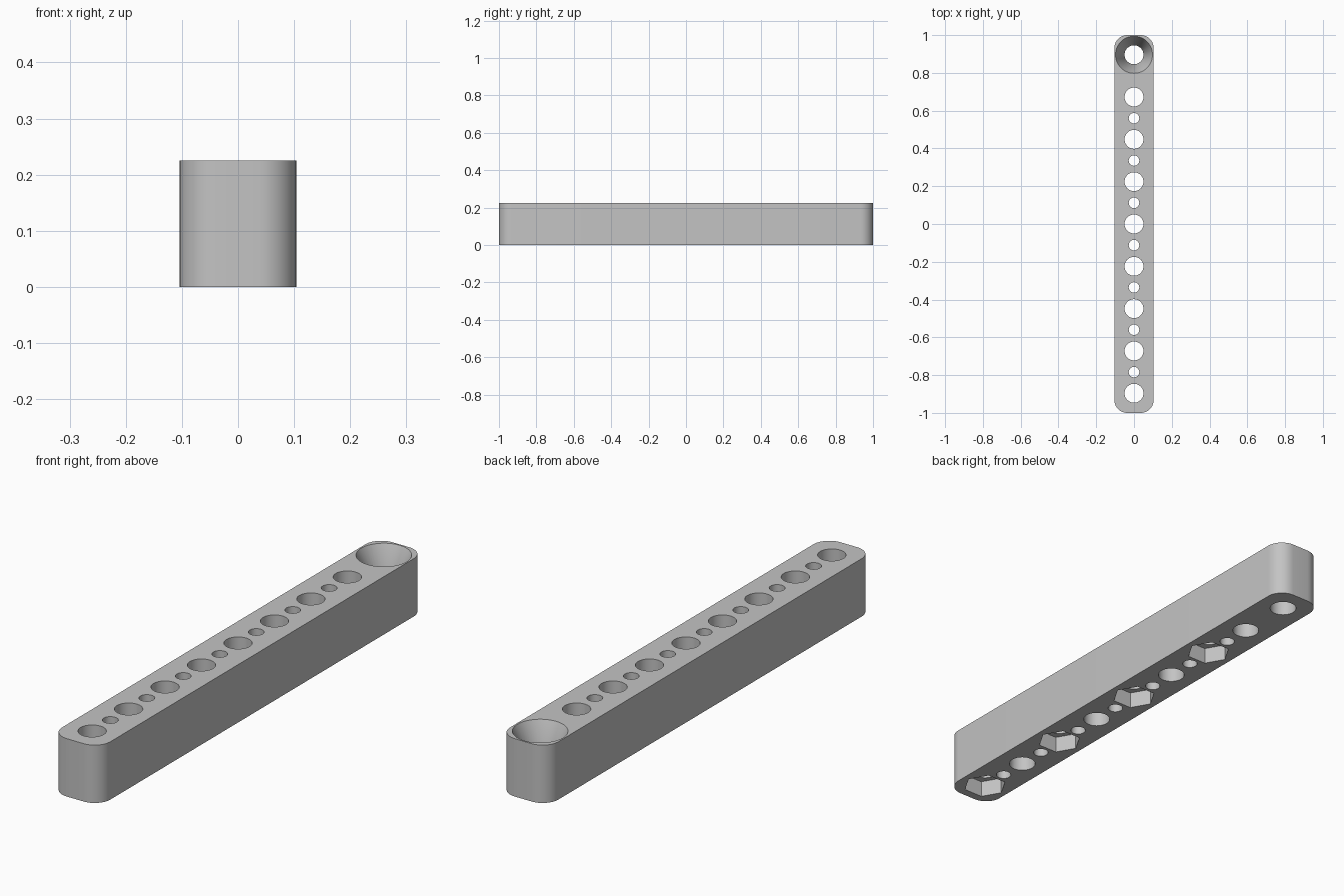
import bpy, bmesh, math
from mathutils import Matrix, Vector

cube = bpy.data.objects.get("Cube")
if cube:
    bpy.data.objects.remove(cube, do_unlink=True)

HALF_W, HEIGHT, CORNER, PITCH = 0.104, 0.225, 0.068, 0.224
END_Y = 4 * PITCH
HOLE_R, PIN_R = 0.05, 0.028

grey = bpy.data.materials.new("plain_grey")
grey.use_nodes = True
grey.diffuse_color = (0.55, 0.55, 0.55, 1)
grey.node_tree.nodes["Principled BSDF"].inputs["Base Color"].default_value = (0.55, 0.55, 0.55, 1)


def make_object(name, bm):
    bmesh.ops.recalc_face_normals(bm, faces=bm.faces)
    mesh = bpy.data.meshes.new(name)
    bm.to_mesh(mesh)
    bm.free()
    mesh.materials.append(grey)
    obj = bpy.data.objects.new(name, mesh)
    bpy.context.collection.objects.link(obj)
    return obj


def add_cutter(bm, y, low, high, r_low, r_high, sides=48, turn=0):
    place = Matrix.Translation((0, y, (low + high) / 2)) @ Matrix.Rotation(turn, 4, 'Z')
    bmesh.ops.create_cone(bm, cap_ends=True, segments=sides, radius1=r_low,
                          radius2=r_high, depth=high - low, matrix=place)


# Bar: rounded rectangle outline pulled up to full height
bm = bmesh.new()
outline = []
for quarter, (sx, sy) in enumerate([(1, 1), (-1, 1), (-1, -1), (1, -1)]):
    for step in range(13):
        a = math.pi / 2 * (quarter + step / 12)
        outline.append(bm.verts.new((sx * (HALF_W - CORNER) + CORNER * math.cos(a),
                                     sy * (1 - CORNER) + CORNER * math.sin(a), 0)))
base = bm.faces.new(outline)
top = bmesh.ops.extrude_face_region(bm, geom=[base])
bmesh.ops.translate(bm, vec=Vector((0, 0, HEIGHT)),
                    verts=[v for v in top["geom"] if isinstance(v, bmesh.types.BMVert)])
bar = make_object("drilled_bar", bm)

# Through holes: large ones on the pitch, small ones between them
bm = bmesh.new()
for i in range(9):
    y = -END_Y + i * PITCH
    add_cutter(bm, y, -0.1, HEIGHT + 0.1, HOLE_R, HOLE_R)
    if i < 7:
        add_cutter(bm, y + PITCH / 2, -0.1, HEIGHT + 0.1, PIN_R, PIN_R, 32)
holes = make_object("hole_cutter", bm)

# Hexagonal nut pockets below and the tapered seat at the back end
bm = bmesh.new()
for i in range(0, 8, 2):
    add_cutter(bm, -END_Y + i * PITCH, -0.05, 0.065, 0.082, 0.082, 6, math.pi / 2)
corners = [v.co.xy - Vector((0, -END_Y)) for v in bm.verts][:12]
if max(abs(c.x) for c in corners) < 0.08:       # keep hexagon points facing sideways
    for i in range(0, 8, 2):
        centre = Vector((0, -END_Y + i * PITCH, 0))
        near = [v for v in bm.verts if abs(v.co.y - centre.y) < 0.1]
        bmesh.ops.rotate(bm, verts=near, cent=centre, matrix=Matrix.Rotation(math.pi / 6, 3, 'Z'))
slope = 0.048 / 0.11
add_cutter(bm, END_Y, HEIGHT - 0.115, HEIGHT + 0.02,
           HOLE_R - 0.005 * slope, 0.098 + 0.02 * slope, 64)
pockets = make_object("pocket_cutter", bm)

# Cut the bar, keep the result and drop the cutters
for cutter in (holes, pockets):
    cutter.hide_render = True
    mod = bar.modifiers.new(cutter.name, 'BOOLEAN')
    mod.operation, mod.solver, mod.object = 'DIFFERENCE', 'EXACT', cutter
bpy.context.view_layer.update()
result = bpy.data.meshes.new_from_object(bar.evaluated_get(bpy.context.evaluated_depsgraph_get()))
bar.modifiers.clear()
bar.data = result
for cutter in (holes, pockets):
    bpy.data.objects.remove(cutter, do_unlink=True)

bpy.ops.object.select_all(action='DESELECT')
bar.select_set(True)
bpy.context.view_layer.objects.active = bar
bpy.ops.object.shade_smooth_by_angle(angle=math.radians(30))
